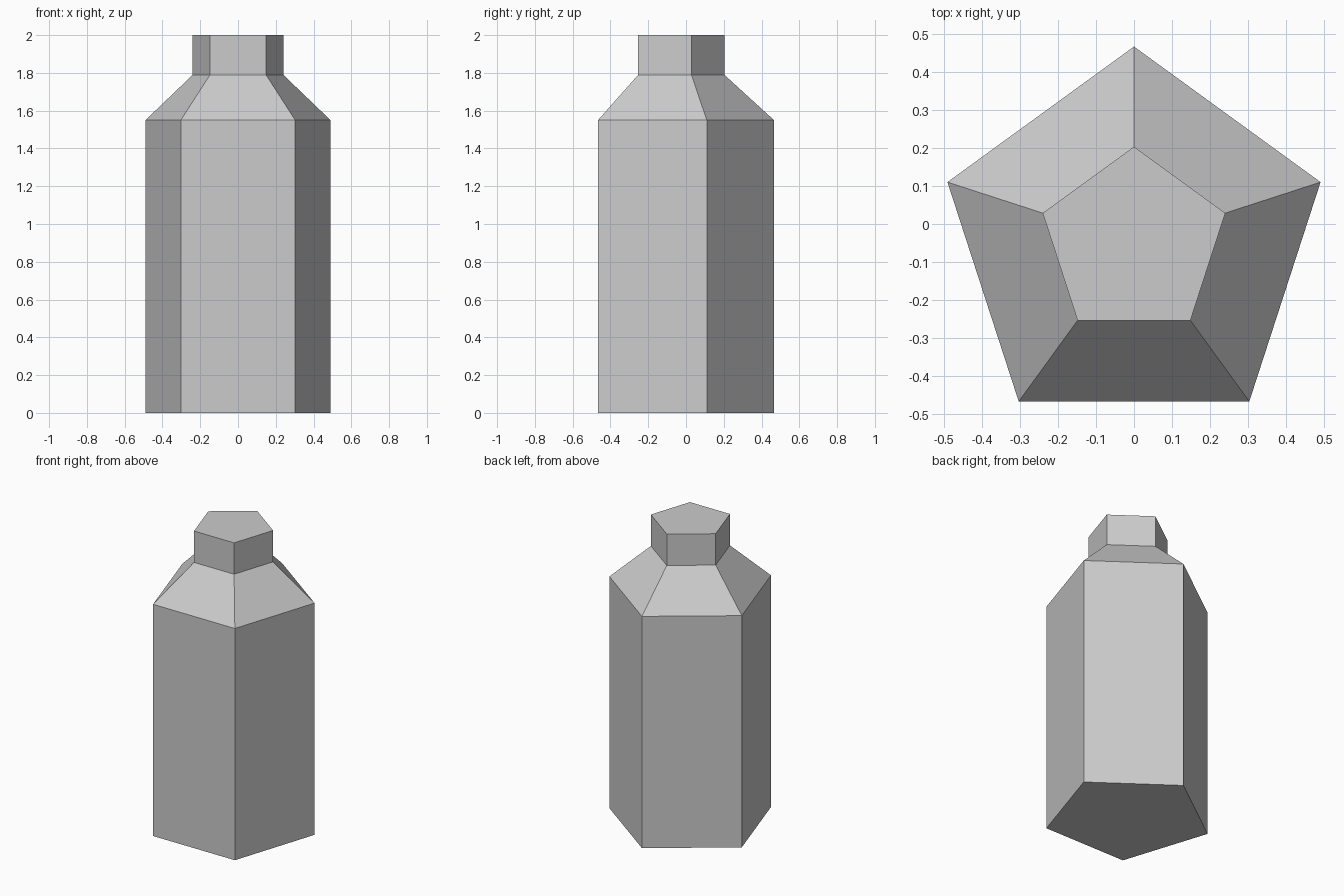
import bpy, bmesh, math

if "Cube" in bpy.data.objects:
    bpy.data.objects.remove(bpy.data.objects["Cube"])

SIDES = 5
R_BODY, R_NECK = 0.515, 0.252
# Shift the pentagon so its bounds are centred on y = 0
CENTRE_Y = -R_BODY * (1 - math.cos(math.pi / SIDES)) / 2

# Profile from base to mouth: (radius, height)
profile = [(R_BODY, 0), (R_BODY, 1.55), (R_NECK, 1.79), (R_NECK, 2.0)]


def ring(bm, radius, z):
    angles = [math.pi / 2 + 2 * math.pi * i / SIDES for i in range(SIDES)]
    return [bm.verts.new((radius * math.cos(a), CENTRE_Y + radius * math.sin(a), z))
            for a in angles]


# Five-sided bottle: body, sloped shoulder and neck
bm = bmesh.new()
rings = [ring(bm, r, z) for r, z in profile]
for low, high in zip(rings, rings[1:]):
    for i in range(SIDES):
        j = (i + 1) % SIDES
        bm.faces.new((low[i], low[j], high[j], high[i]))

# Base and top caps
bm.faces.new(rings[0][::-1])
bm.faces.new(rings[-1])

mesh = bpy.data.meshes.new("bottle")
bm.to_mesh(mesh)
bm.free()
bpy.context.collection.objects.link(bpy.data.objects.new("bottle", mesh))
